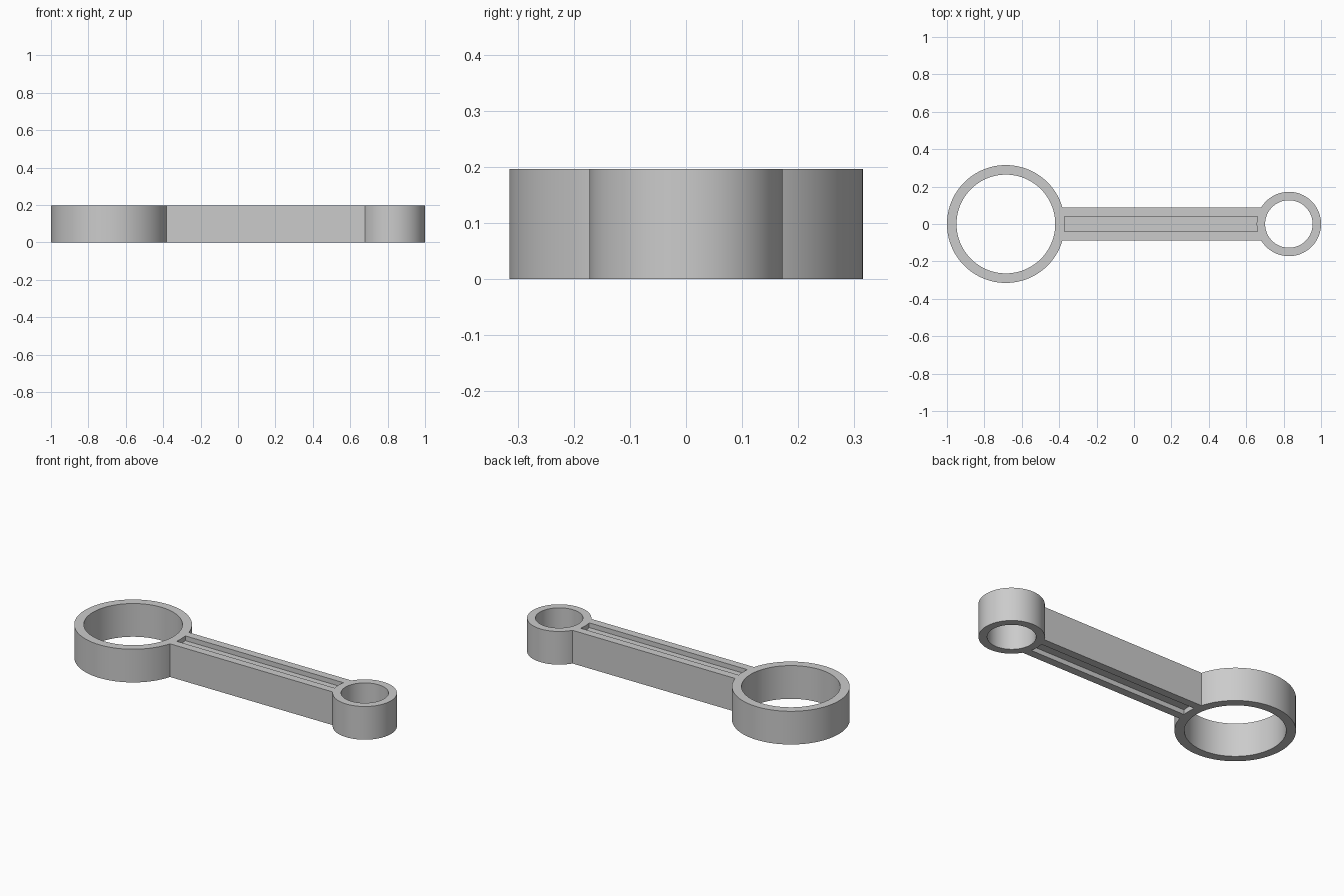
import bpy
import bmesh

cube = bpy.data.objects.get("Cube")
if cube:
    bpy.data.objects.remove(cube, do_unlink=True)

HEIGHT = 0.196
GROOVE = 0.028          # depth of the groove in the top and bottom of the beam
BEAM, SLOT = 0.088, 0.041   # half widths
LUGS = {"big_end": (-0.685, 0.315, 0.264), "small_end": (0.828, 0.172, 0.127)}

steel = bpy.data.materials.new("plain grey metal")
steel.use_nodes = True
GREY = (0.6, 0.6, 0.6, 1)
steel.diffuse_color = GREY
steel.node_tree.nodes["Principled BSDF"].inputs["Base Color"].default_value = GREY


def make_object(name, bm):
    bmesh.ops.recalc_face_normals(bm, faces=bm.faces)
    mesh = bpy.data.meshes.new(name)
    bm.to_mesh(mesh)
    bm.free()
    mesh.materials.append(steel)
    obj = bpy.data.objects.new(name, mesh)
    bpy.context.collection.objects.link(obj)
    return obj


def cylinder(name, x, radius, height):
    bm = bmesh.new()
    bmesh.ops.create_cone(bm, cap_ends=True, segments=96, radius1=radius,
                          radius2=radius, depth=height)
    bmesh.ops.translate(bm, verts=bm.verts, vec=(x, 0, HEIGHT / 2))
    return make_object(name, bm)


def combine(target, tool, operation):
    mod = target.modifiers.new(operation.title(), "BOOLEAN")
    mod.operation, mod.solver, mod.object = operation, "EXACT", tool
    bpy.ops.object.select_all(action="DESELECT")
    bpy.context.view_layer.objects.active = target
    target.select_set(True)
    bpy.ops.object.modifier_apply(modifier=mod.name)
    bpy.data.objects.remove(tool, do_unlink=True)


# I-section beam, running into both end rings
low, high = GROOVE, HEIGHT - GROOVE
section = [(-BEAM, 0), (-SLOT, 0), (-SLOT, low), (SLOT, low), (SLOT, 0), (BEAM, 0),
           (BEAM, HEIGHT), (SLOT, HEIGHT), (SLOT, high), (-SLOT, high),
           (-SLOT, HEIGHT), (-BEAM, HEIGHT)]
x_start, x_end = LUGS["big_end"][0] + 0.2, LUGS["small_end"][0] - 0.07
bm = bmesh.new()
face = bm.faces.new([bm.verts.new((x_start, y, z)) for y, z in section])
extruded = bmesh.ops.extrude_face_region(bm, geom=[face])["geom"]
bmesh.ops.translate(bm, verts=[v for v in extruded if isinstance(v, bmesh.types.BMVert)],
                    vec=(x_end - x_start, 0, 0))
rod = make_object("connecting_rod", bm)

# End rings: solid discs joined first, then both bores cut through
for name, (x, outer, inner) in LUGS.items():
    combine(rod, cylinder(name, x, outer, HEIGHT), "UNION")
for name, (x, outer, inner) in LUGS.items():
    combine(rod, cylinder(name + "_bore", x, inner, HEIGHT * 2), "DIFFERENCE")

bpy.ops.object.shade_smooth_by_angle()
